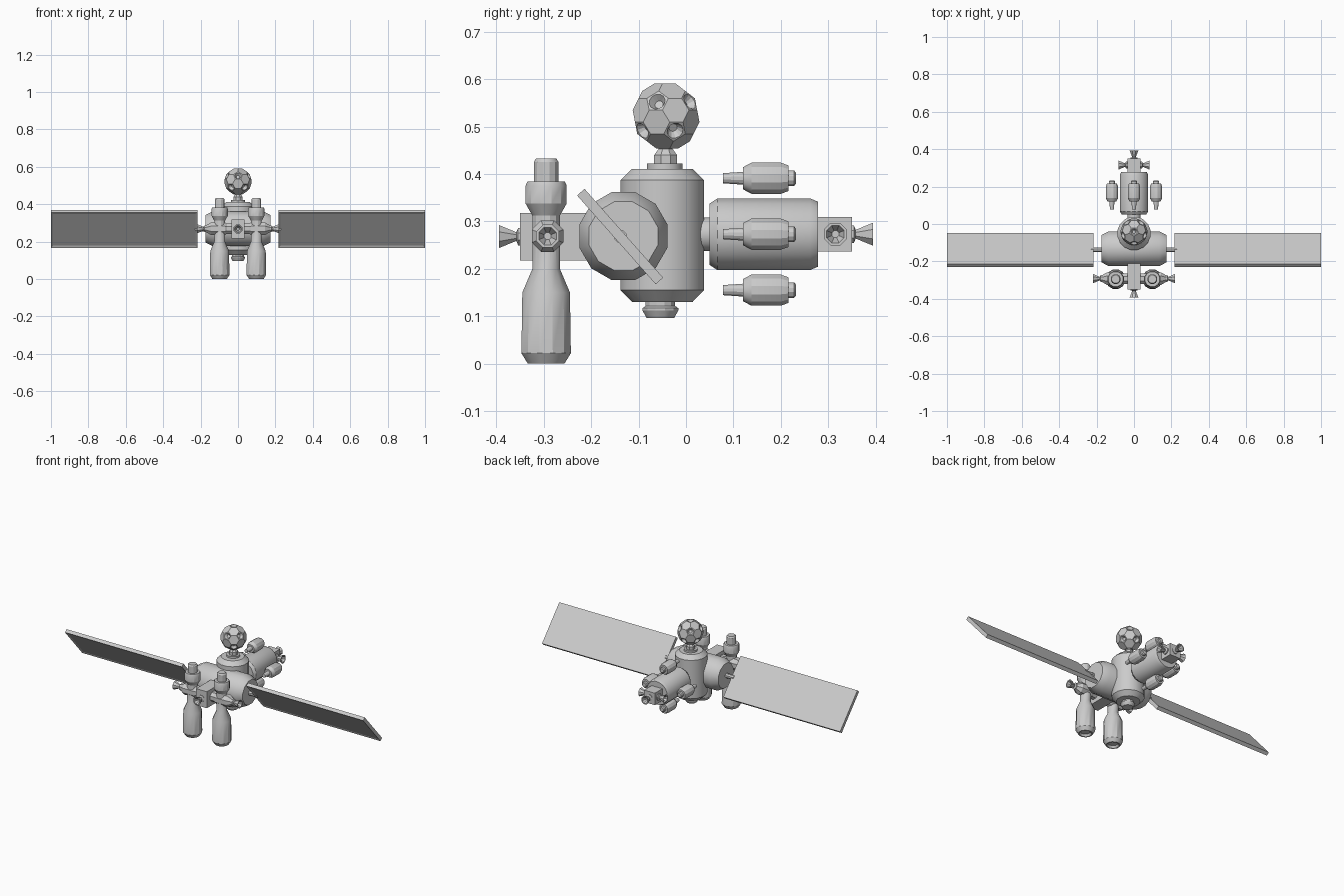
import bpy, bmesh, math
from mathutils import Vector, Matrix

if "Cube" in bpy.data.objects:
    bpy.data.objects.remove(bpy.data.objects["Cube"])

grey = bpy.data.materials.new("hull_grey")
grey.use_nodes = True
grey.diffuse_color = (0.6, 0.6, 0.6, 1)
grey.node_tree.nodes["Principled BSDF"].inputs["Base Color"].default_value = (0.6, 0.6, 0.6, 1)


def finish(name, bm, matrix=Matrix(), smooth=True):
    bmesh.ops.transform(bm, matrix=matrix, verts=bm.verts)
    bmesh.ops.recalc_face_normals(bm, faces=bm.faces)
    mesh = bpy.data.meshes.new(name)
    bm.to_mesh(mesh)
    bm.free()
    obj = bpy.data.objects.new(name, mesh)
    bpy.context.collection.objects.link(obj)
    mesh.materials.append(grey)
    if smooth:
        bpy.ops.object.select_all(action="DESELECT")
        obj.select_set(True)
        bpy.context.view_layer.objects.active = obj
        bpy.ops.object.shade_smooth_by_angle(angle=math.radians(28))
    return obj


def lathe(name, profile, origin=(0, 0, 0), axis=(0, 0, 1), sides=16):
    """Closed turned shape; profile is (radius, distance along axis)."""
    bm = bmesh.new()
    rings = []
    for r, t in profile:
        ring = []
        for i in range(sides):
            a = math.tau * (i + 0.5) / sides
            ring.append(bm.verts.new((r * math.cos(a), r * math.sin(a), t)))
        rings.append(ring)
    for low, high in zip(rings, rings[1:]):
        for i in range(sides):
            j = (i + 1) % sides
            bm.faces.new((low[i], low[j], high[j], high[i]))
    bm.faces.new(rings[0])
    bm.faces.new(rings[-1])
    turn = Vector((0, 0, 1)).rotation_difference(Vector(axis)).to_matrix().to_4x4()
    return finish(name, bm, Matrix.Translation(origin) @ turn)


def box(name, centre, size):
    bm = bmesh.new()
    bmesh.ops.create_cube(bm, size=1)
    return finish(name, bm, Matrix.Translation(centre) @ Matrix.Diagonal((*size, 1)), False)


def thruster(name, origin, axis):
    # Flared nozzle with a hollow mouth
    lathe(name, [(0.02, -0.01), (0.02, 0.004), (0.01, 0.008), (0.026, 0.044),
                 (0.02, 0.044), (0.008, 0.02)], origin, axis, 8)


# Central upright hull with top collar, neck and lower nozzle
lathe("main_hull", [(0.065, 0.13), (0.09, 0.155), (0.09, 0.387), (0.065, 0.411)], (0, -0.05, 0))
lathe("top_collar", [(0.038, 0.4), (0.038, 0.422)], (0, -0.045, 0))
lathe("neck", [(0.026, 0.42), (0.026, 0.44), (0.016, 0.453), (0.016, 0.47)], (0, -0.043, 0), sides=8)
lathe("lower_nozzle", [(0.032, 0.14), (0.032, 0.122), (0.039, 0.117), (0.039, 0.112),
                       (0.03, 0.096)], (0, -0.054, 0), sides=12)

# Cross barrel carrying the solar wings
lathe("cross_barrel", [(0.075, -0.175), (0.096, -0.135), (0.096, 0.135), (0.075, 0.175)],
      (0, -0.132, 0.269), (1, 0, 0), 12)
lathe("wing_axle", [(0.014, -0.23), (0.014, 0.23)], (0, -0.138, 0.268), (1, 0, 0), 8)

# Faceted sensor ball with a round port on each of twelve sides
dirs = [Vector((0, 0, 1)), Vector((0, 0, -1))]
for k in range(5):
    for start, h in ((-90, 1), (-54, -1)):
        a = math.radians(start + 72 * k)
        dirs.append(Vector((2 * math.cos(a), 2 * math.sin(a), h)).normalized())
bm = bmesh.new()
for p in dirs:
    for q in dirs:
        if 0.4 < p.dot(q) < 0.9:
            bm.verts.new(p.lerp(q, 1 / 3).normalized() * 0.073)
bmesh.ops.convex_hull(bm, input=bm.verts)
bmesh.ops.dissolve_limit(bm, angle_limit=0.02, verts=bm.verts, edges=bm.edges)
centre = Vector((0, -0.042, 0.522))
ball = finish("sensor_ball", bm, Matrix.Translation(centre), False)
bm = bmesh.new()
for d in dirs:
    turn = Vector((0, 0, 1)).rotation_difference(d).to_matrix().to_4x4()
    bmesh.ops.create_cone(bm, cap_ends=True, segments=12, radius1=0.009, radius2=0.022, depth=0.022,
                          matrix=Matrix.Translation(centre + d * 0.065) @ turn)
cutter = finish("port_cutter", bm, smooth=False)
cutter.hide_render = True
cutter.hide_set(True)
cut = ball.modifiers.new("ports", "BOOLEAN")
cut.operation = "DIFFERENCE"
cut.object = cutter
bpy.ops.object.select_all(action="DESELECT")
bpy.context.view_layer.objects.active = ball
ball.select_set(True)
bpy.ops.object.modifier_apply(modifier="ports")
bpy.data.objects.remove(cutter)

# Rear module, its tail block and three thrusters
mid = 0.273
lathe("rear_link", [(0.036, 0.02), (0.036, 0.06)], (0, 0, mid), (0, 1, 0))
lathe("rear_module", [(0.066, 0.05), (0.077, 0.066), (0.077, 0.262), (0.07, 0.278)], (0, 0, mid), (0, 1, 0))
box("tail_block", (0, 0.31, mid), (0.072, 0.08, 0.072))
thruster("tail_thruster", (0, 0.35, mid), (0, 1, 0))
for side, sx in (("left", 1), ("right", -1)):
    thruster("tail_thruster_" + side, (sx * 0.039, 0.315, mid), (sx, 0, 0))

# Four pods ringed around the rear module
for k in range(4):
    a = k * math.pi / 2
    lathe(f"pod_{k + 1}", [(0.011, 0.078), (0.014, 0.12), (0.024, 0.12), (0.034, 0.138), (0.034, 0.2),
                           (0.028, 0.216), (0.017, 0.216), (0.017, 0.228), (0.012, 0.232)],
          (0.118 * math.cos(a), 0, mid + 0.118 * math.sin(a)), (0, 1, 0), 12)

# Forward boom and nose thruster
box("forward_boom", (0, -0.265, 0.268), (0.072, 0.17, 0.1))
thruster("nose_thruster", (0, -0.35, 0.268), (0, -1, 0))

for side, sx in (("left", 1), ("right", -1)):
    # Tall tank, cross arm and outer thruster
    lathe("tank_" + side, [(0.026, 0.012), (0.034, 0), (0.04, 0), (0.054, 0.022), (0.052, 0.15), (0.03, 0.2),
                           (0.03, 0.312), (0.045, 0.338), (0.045, 0.375), (0.041, 0.384), (0.027, 0.384),
                           (0.027, 0.425), (0.022, 0.433)], (sx * 0.098, -0.295, 0), sides=12)
    lathe("tank_arm_" + side, [(0.03, 0.02), (0.03, 0.06), (0.036, 0.07), (0.036, 0.145), (0.02, 0.17)],
          (0, -0.292, 0.269), (sx, 0, 0), 8)
    thruster("outer_thruster_" + side, (sx * 0.174, -0.292, 0.269), (sx, 0, 0))

    # Tilted solar wing with a recessed front face
    bm = bmesh.new()
    bmesh.ops.create_cube(bm, size=1)
    bmesh.ops.scale(bm, vec=(0.784, 0.25, 0.021), verts=bm.verts)
    front = [f for f in bm.faces if f.normal.z < -0.9]
    bmesh.ops.inset_individual(bm, faces=front, thickness=0.016, depth=-0.004)
    finish("solar_wing_" + side, bm, Matrix.Translation((sx * 0.608, -0.139, 0.268))
           @ Matrix.Rotation(math.radians(-48.5), 4, "X"), False)
